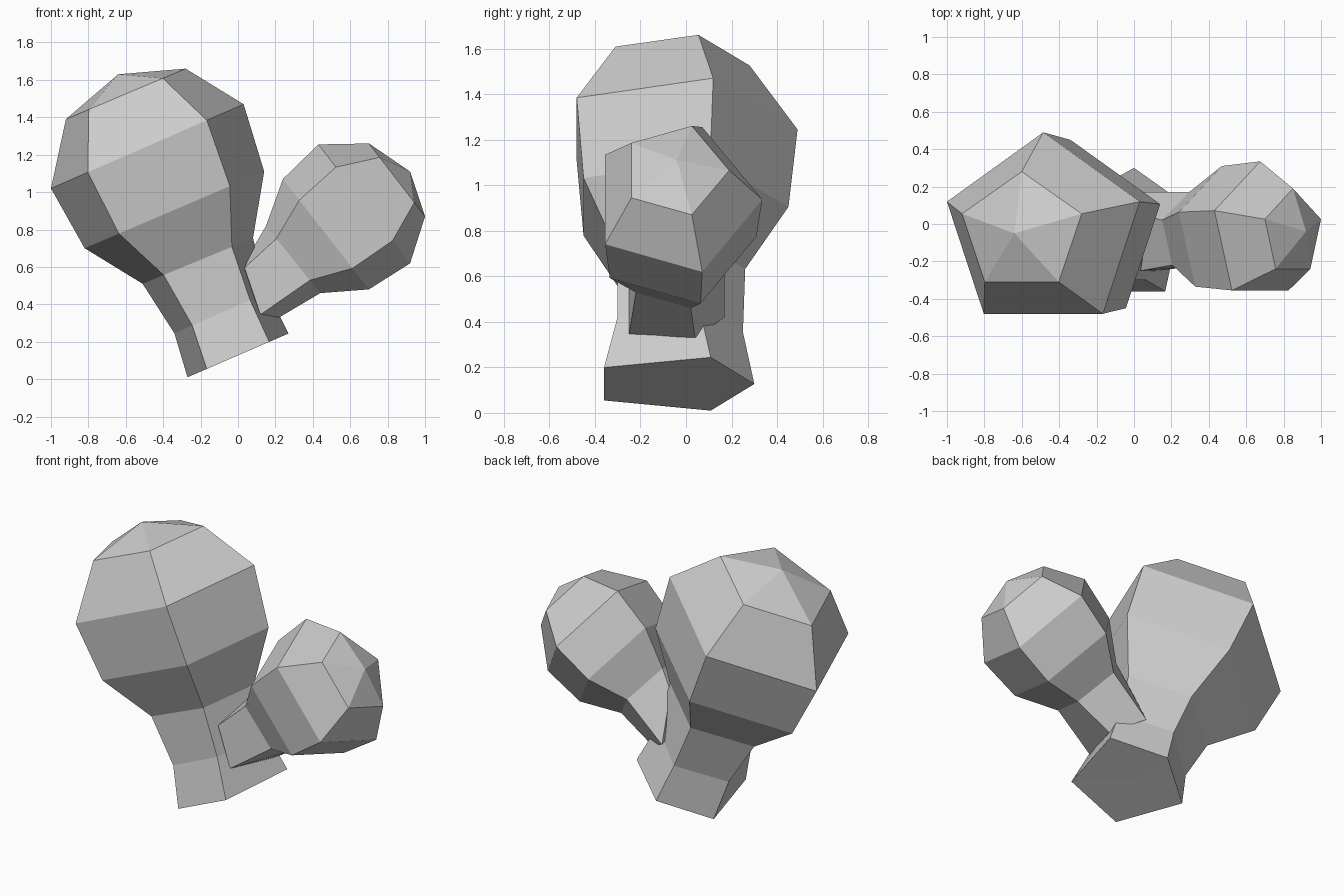
import bpy, bmesh

if "Cube" in bpy.data.objects:
    bpy.data.objects.remove(bpy.data.objects["Cube"])

def ring(cx, cz, hx, hz, front, back, side=0.618):
    """Tilted pentagon: two front corners, two side corners, one back corner."""
    ys = front + (back - front) * side
    k = 0.618
    return [(cx - k * hx, front, cz - k * hz), (cx + k * hx, front, cz + k * hz),
            (cx + hx, ys, cz + hz), (cx, back, cz), (cx - hx, ys, cz - hz)]

def lobe(name, rings, start, tip):
    """Loft pentagon rings and close both ends with fans."""
    bm = bmesh.new()
    loops = [[bm.verts.new(p) for p in r] for r in rings]
    a, b = bm.verts.new(start), bm.verts.new(tip)
    for i in range(5):
        j = (i + 1) % 5
        for lo, hi in zip(loops, loops[1:]):
            bm.faces.new((lo[i], lo[j], hi[j], hi[i]))
        bm.faces.new((a, loops[0][j], loops[0][i]))
        bm.faces.new((b, loops[-1][i], loops[-1][j]))
    bmesh.ops.recalc_face_normals(bm, faces=bm.faces)
    me = bpy.data.meshes.new(name)
    bm.to_mesh(me)
    bm.free()
    ob = bpy.data.objects.new(name, me)
    bpy.context.collection.objects.link(ob)
    return ob

# Large bulb leaning left, with the flared cut base
lobe("large_bulb", [
    ring(0.00, 0.127, 0.27, 0.117, -0.36, 0.30, 0.71),
    ring(-0.09, 0.355, 0.25, 0.11, -0.30, 0.25, 0.65),
    ring(-0.215, 0.632, 0.295, 0.122, -0.30, 0.26),
    ring(-0.34, 0.905, 0.48, 0.205, -0.45, 0.45),
    ring(-0.485, 1.245, 0.515, 0.225, -0.48, 0.49),
    ring(-0.60, 1.525, 0.32, 0.135, -0.31, 0.28),
], (0, -0.03, 0.13), (-0.64, -0.05, 1.63))

# Small bulb leaning right; its first ring sits on the side of the large stem
root = [(0.035, -0.25, 0.595), (0.12, -0.25, 0.345), (0.22, 0.04, 0.33),
        (0.05, 0.17, 0.42), (0.08, 0.04, 0.70)]
lobe("small_bulb", [
    root,
    ring(0.295, 0.64, 0.145, -0.18, -0.22, 0.17),
    ring(0.47, 0.775, 0.23, -0.295, -0.335, 0.31),
    ring(0.675, 0.937, 0.245, -0.318, -0.355, 0.335),
    ring(0.85, 1.065, 0.15, -0.195, -0.24, 0.19),
], (0.06, -0.03, 0.48), (0.92, -0.04, 1.11))
